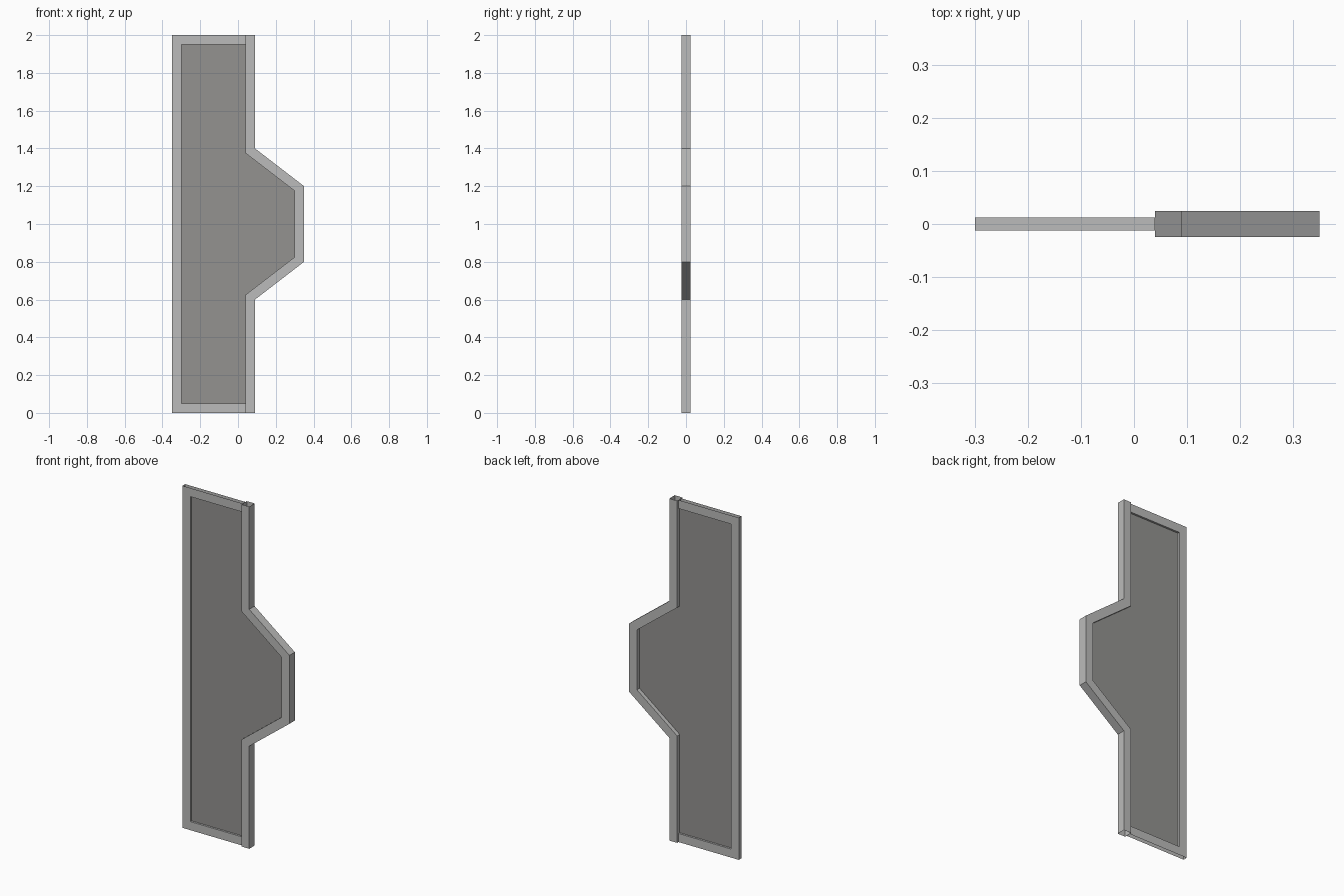
import bpy, bmesh

if "Cube" in bpy.data.objects:
    bpy.data.objects.remove(bpy.data.objects["Cube"])


def material(name, rgb):
    m = bpy.data.materials.new(name)
    m.diffuse_color = (*rgb, 1)
    m.use_nodes = True
    m.node_tree.nodes["Principled BSDF"].inputs["Base Color"].default_value = m.diffuse_color
    return m


FRAME = material("light_grey_metal", (0.50, 0.50, 0.495))
PANEL = material("dark_grey_panel", (0.295, 0.29, 0.28))


def finish(bm, name, mat):
    mesh = bpy.data.meshes.new(name)
    bm.to_mesh(mesh)
    bm.free()
    mesh.materials.append(mat)
    ob = bpy.data.objects.new(name, mesh)
    bpy.context.collection.objects.link(ob)
    return ob


def hollow_strip(name, outer, inner, half):
    """Hollow bar between two x/z paths; its ends, floor and ceiling sides stay open."""
    bm = bmesh.new()
    rings = [[bm.verts.new((x, y, z)) for (x, z), y in
              ((o, -half), (o, half), (i, half), (i, -half))]
             for o, i in zip(outer, inner)]
    for a, b in zip(rings, rings[1:]):
        for k in range(4):
            n = (k + 1) % 4
            bm.faces.new((a[k], a[n], b[n], b[k]))
    caps = [bm.faces.new(rings[0]), bm.faces.new(rings[-1])]
    bmesh.ops.recalc_face_normals(bm, faces=bm.faces[:])
    ends = [f for f in bm.faces if f in caps
            or all(v.co.z < 1e-4 for v in f.verts)
            or all(v.co.z > 1.9999 for v in f.verts)]
    bmesh.ops.delete(bm, geom=ends, context='FACES')
    return finish(bm, name, FRAME)


def mirrored(top):
    """Complete an x/z path by mirroring its upper half about z = 1."""
    return top + [(x, 2 - z) for x, z in reversed(top)]


edge_outer = mirrored([(0.09, 2), (0.09, 1.4), (0.35, 1.2)])
edge_inner = mirrored([(0.04, 2), (0.04, 1.375), (0.30, 1.175)])

# Thick leading edge with the angled bump
hollow_strip("leading_edge", edge_outer, edge_inner, 0.025)

# Thin frame around the other three sides
hollow_strip("thin_frame", mirrored([(0.04, 2), (-0.35, 2)]),
             mirrored([(0.04, 1.95), (-0.30, 1.95)]), 0.0125)

# Recessed panel filling the frame: a front and a back skin
outline = mirrored([(-0.30, 1.95), (0.04, 1.95), (0.04, 1.375), (0.30, 1.175)])
# reorder so the mirrored half closes the loop
bm = bmesh.new()
for y, flip in ((-0.001, False), (0.001, True)):
    f = bm.faces.new([bm.verts.new((x, y, z)) for x, z in outline])
    f.normal_update()
    if (f.normal.y > 0) != flip:
        f.normal_flip()
finish(bm, "door_panel", PANEL)
